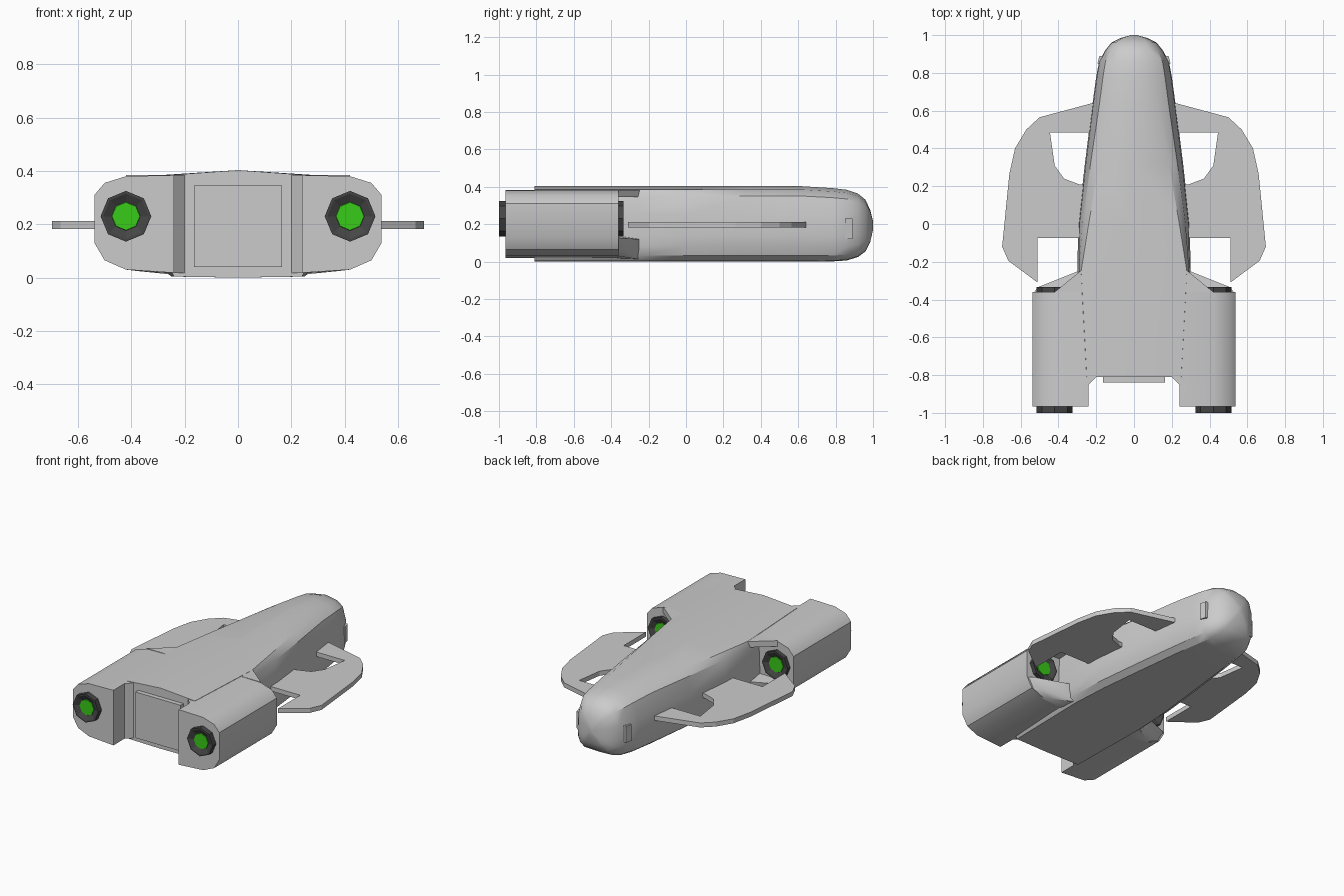
import bpy, bmesh, math

if "Cube" in bpy.data.objects:
    bpy.data.objects.remove(bpy.data.objects["Cube"])


def material(name, rgb):
    m = bpy.data.materials.new(name)
    m.diffuse_color = (*rgb, 1)
    m.use_nodes = True
    m.node_tree.nodes["Principled BSDF"].inputs["Base Color"].default_value = m.diffuse_color
    return m


DARK = material("dark_metal", (0.06, 0.06, 0.06))
GREEN = material("engine_glow", (0.04, 0.6, 0.01))


def finish(name, bm, mirror=False, smooth=None, mat=None):
    bmesh.ops.recalc_face_normals(bm, faces=bm.faces)
    me = bpy.data.meshes.new(name)
    bm.to_mesh(me)
    bm.free()
    ob = bpy.data.objects.new(name, me)
    bpy.context.collection.objects.link(ob)
    if mat:
        me.materials.append(mat)
    if smooth:
        bpy.ops.object.select_all(action='DESELECT')
        ob.select_set(True)
        bpy.context.view_layer.objects.active = ob
        bpy.ops.object.shade_smooth_by_angle(angle=math.radians(smooth))
    if mirror:
        ob.modifiers.new("Mirror", 'MIRROR')
    return ob


def loft(name, rings, **kw):
    """Skin a list of equal-length closed rings and cap both ends."""
    bm = bmesh.new()
    vs = [[bm.verts.new(p) for p in r] for r in rings]
    n = len(rings[0])
    for a, b in zip(vs, vs[1:]):
        for i in range(n):
            j = (i + 1) % n
            bm.faces.new((a[i], a[j], b[j], b[i]))
    bm.faces.new(vs[0])
    bm.faces.new(vs[-1])
    return finish(name, bm, **kw)


def prism(name, outline, z0, z1, **kw):
    return loft(name, [[(x, y, z) for x, y in outline] for z in (z0, z1)], **kw)


def box(name, x0, x1, y0, y1, z0, z1, **kw):
    return prism(name, [(x0, y0), (x1, y0), (x1, y1), (x0, y1)], z0, z1, **kw)


# Central hull: sections of y, half width, deck half width, floor half width, z low, z high
def hull_ring(y, w, d, b, lo, hi):
    h = hi - lo
    half = [(b, lo + .01 * h), (b + .65 * (w - b), lo + .08 * h), (w * .98, lo + .2 * h),
            (w, lo + .34 * h), (w * .98, lo + .62 * h), (d + .6 * (w - d), lo + .87 * h),
            (d, lo + .955 * h)]
    pts = [(0, lo)] + half + [(0, hi)] + [(-x, z) for x, z in reversed(half)]
    return [(x, y, z) for x, z in pts]


hull = [(-.81, .26, .25, .24, 0, .403), (-.25, .30, .28, .25, 0, .403),
        (0, .295, .24, .235, 0, .403), (.32, .26, .185, .20, 0, .403),
        (.62, .222, .13, .165, 0, .403), (.78, .20, .11, .14, .001, .393),
        (.86, .185, .10, .12, .006, .384), (.92, .152, .085, .10, .025, .363),
        (.96, .12, .065, .08, .055, .33), (.985, .07, .045, .05, .105, .275),
        (1.0, .015, .01, .012, .17, .215)]
loft("hull", [hull_ring(*s) for s in hull], smooth=32)

# Engine pods with a stepped inner wall
pod = [(.42, .03), (.50, .065), (.538, .13), (.538, .31), (.50, .355), (.42, .38)]


def pod_ring(y, inner):
    return [(x, y, z) for x, z in [(inner, .018)] + pod + [(inner, .384)]]


loft("engine_pod", [pod_ring(-.965, .24), pod_ring(-.85, .24), pod_ring(-.81, .2),
                    pod_ring(-.36, .2)], mirror=True, smooth=35)

# Fairings joining hull to pods above and below the intakes
prism("upper_fairing", [(.2, -.2), (.285, -.25), (.42, -.36), (.2, -.36)],
      .345, .384, mirror=True)
loft("lower_fairing",
     [[(x, y, z) for x, z in s] for y, s in [
         (-.25, [(.2, .01), (.25, .012), (.28, .05), (.297, .12), (.2, .13)]),
         (-.335, [(.2, .012), (.38, .025), (.46, .06), (.51, .125), (.2, .135)]),
         (-.37, [(.2, .015), (.42, .03), (.50, .065), (.535, .13), (.2, .135)])]],
     mirror=True, smooth=35)


# Octagonal nozzles and intakes: outer collar, funnel, glowing disc
def nozzle(name, y_base, y_lip, y_glow):
    def ring(r, y):
        return [(.42 + r * math.cos(i * math.pi / 4), y, .23 + r * math.sin(i * math.pi / 4))
                for i in range(8)]
    loft(name, [ring(.095, y_base), ring(.095, y_lip), ring(.085, y_lip),
                ring(.055, y_glow)], mirror=True, mat=DARK)
    s = 1 if y_lip > y_base else -1
    loft(name + "_glow", [ring(.055, y_glow - .004 * s), ring(.052, y_glow + .004 * s)],
         mirror=True, mat=GREEN)


nozzle("rear_nozzle", -.95, -1.0, -.985)
nozzle("front_intake", -.37, -.333, -.348)

# Hooked side wings
wing = [(.15, .655), (.22, .64), (.50, .565), (.57, .50), (.63, .40), (.66, .265),
        (.698, -.12), (.665, -.195), (.51, -.31), (.51, -.075), (.2, -.075), (.2, .205),
        (.29, .21), (.37, .24), (.42, .31), (.445, .485), (.15, .485)]
prism("wing", wing, .182, .212, mirror=True)

# Hatch between the pods and small nose side plates
box("rear_hatch", -.165, .165, -.84, -.8, .04, .345)
prism("nose_side_plate", [(.15, .85), (.193, .85), (.183, .89), (.15, .89)],
      .12, .23, mirror=True)
